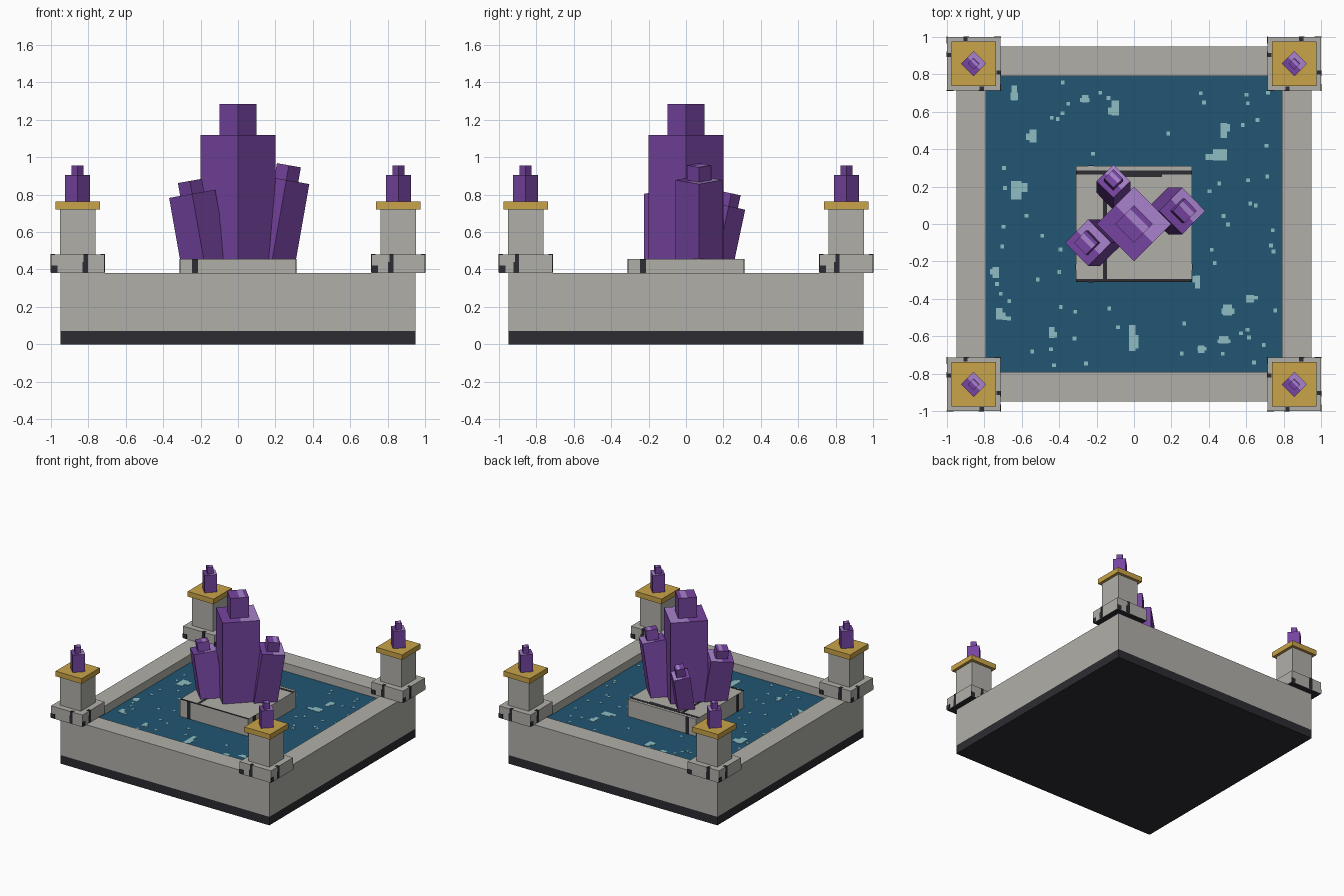
import bpy, bmesh, math, random
from mathutils import Matrix, Vector

cube = bpy.data.objects.get("Cube")
if cube:
    bpy.data.objects.remove(cube, do_unlink=True)


def material(name, *rgb):
    lin = [(c / 255 / 12.92) if c < 11 else ((c / 255 + 0.055) / 1.055) ** 2.4 for c in rgb]
    m = bpy.data.materials.new(name)
    m.use_nodes = True
    m.diffuse_color = (*lin, 1)
    m.node_tree.nodes["Principled BSDF"].inputs["Base Color"].default_value = (*lin, 1)
    return m


STONE = material("grey stone", 176, 175, 169)
DARK = material("dark stone", 44, 44, 50)
GOLD = material("gold", 201, 163, 72)
WATER = material("deep water", 33, 86, 114)
FOAM = material("pale ripple", 142, 190, 195)
PURPLE = material("purple crystal", 118, 68, 160)
LILAC = material("lilac crystal", 168, 130, 204)


def add_box(bm, lo, hi, matrix=None):
    size = Vector(hi) - Vector(lo)
    mid = (Vector(hi) + Vector(lo)) / 2
    local = Matrix.Translation(mid) @ Matrix.Diagonal((*size, 1))
    return bmesh.ops.create_cube(bm, size=1, matrix=(matrix or Matrix()) @ local)["verts"]


def finish(name, bm, *mats):
    mesh = bpy.data.meshes.new(name)
    bm.to_mesh(mesh)
    bm.free()
    for m in mats:
        mesh.materials.append(m)
    obj = bpy.data.objects.new(name, mesh)
    bpy.context.collection.objects.link(obj)
    return obj


def boxes(name, mat, *spans):
    bm = bmesh.new()
    for lo, hi in spans:
        add_box(bm, lo, hi)
    return finish(name, bm, mat)


def centred(half, z0, z1, x=0, y=0):
    return (x - half, y - half, z0), (x + half, y + half, z1)


def crystal(name, x, y, z, half_diag, height, cap_diag, cap_height, tilt=(0, 0)):
    """Diamond prism with a smaller prism on top; part of each top is lilac."""
    bm = bmesh.new()
    a, b = half_diag / math.sqrt(2), cap_diag / math.sqrt(2)
    add_box(bm, *centred(a, 0, height))
    add_box(bm, *centred(b, height, height + cap_height))
    for cut in (0, b * 0.6):
        bmesh.ops.bisect_plane(bm, geom=bm.verts[:] + bm.edges[:] + bm.faces[:],
                               plane_co=(cut, 0, 0), plane_no=(1, 0, 0))
    bm.normal_update()
    for f in bm.faces:
        c = f.calc_center_median()
        body_top = c.z < height + 0.01 and c.x > 0
        cap_top = c.z > height + cap_height - 0.01 and 0 < c.x < b * 0.6
        f.material_index = int(f.normal.z > 0.9 and (body_top or cap_top))
    obj = finish(name, bm, PURPLE, LILAC)
    lean = Matrix.Rotation(tilt[1], 4, 'Y') @ Matrix.Rotation(tilt[0], 4, 'X')
    obj.matrix_world = Matrix.Translation((x, y, z)) @ lean @ Matrix.Rotation(math.pi / 4, 4, 'Z')
    return obj


# Basin: dark footing, stone body, four rim walls, water
RIM, INNER, OUTER, POOL = 0.382, 0.79, 0.95, 0.315
boxes("footing", DARK, centred(OUTER, 0, 0.07))
boxes("basin_floor", STONE, centred(INNER, 0.07, POOL - 0.02))
boxes("basin_walls", STONE,
      ((-OUTER, -OUTER, 0.07), (OUTER, -INNER, RIM)),
      ((-OUTER, INNER, 0.07), (OUTER, OUTER, RIM)),
      ((-OUTER, -INNER, 0.07), (-INNER, INNER, RIM)),
      ((INNER, -INNER, 0.07), (OUTER, INNER, RIM)))
boxes("water", WATER, centred(INNER, POOL - 0.02, POOL))

# Ripples: irregular blobs made of overlapping plates, plus small specks
rng = random.Random(4)
ripples = []


def plate(x, y, w, h):
    ripples.append(((x - w / 2, y - h / 2, POOL - 0.002), (x + w / 2, y + h / 2, POOL + 0.002)))


blobs = [(-.1, .62, .06, .08), (-.26, .67, .05, .04), (-.54, .47, .05, .07), (-.63, .18, .08, .1),
         (-.01, -.61, .05, .14), (.5, -.46, .07, .06), (.46, .37, .11, .06), (.34, -.31, .04, .07),
         (.62, -.4, .06, .04), (-.72, -.48, .05, .06), (-.74, -.26, .05, .06), (.48, .5, .05, .08),
         (-.44, -.58, .04, .06), (.36, -.67, .05, .04), (.48, -.62, .07, .04), (-.64, .7, .04, .08)]
for x, y, w, h in blobs:
    plate(x, y, w * 0.7, h)
    plate(x + w * rng.uniform(-.3, .3), y + h * rng.uniform(-.25, .25), w, h * 0.5)
for _ in range(75):
    x, y = rng.uniform(-.76, .76), rng.uniform(-.76, .76)
    if max(abs(x), abs(y)) > 0.36:
        plate(x, y, 0.02, 0.02)
boxes("ripples", FOAM, *ripples)

# Central plinth with dark cracks
P, PT, T = 0.31, 0.455, 0.002
boxes("plinth", STONE, centred(P, POOL - 0.01, PT))
cracks = [((-P, 0.265, PT - T), (P, 0.287, PT + T)),
          ((-P, -P, PT - T), (P, -P + 0.015, PT + T)),
          ((-0.165, -P, PT - T), (-0.145, 0.27, PT + T)),
          ((-0.1, 0.25, PT - T), (0.15, 0.27, PT + T))]
for s in (-1, 1):
    w = s * P
    cracks += [((-0.245, w - T, POOL), (-0.215, w + T, PT)),
               ((w - T, -0.245, POOL), (w + T, -0.215, PT))]
boxes("plinth_cracks", DARK, *cracks)

# Crystal cluster
lean = math.radians(10)
crystal("main_crystal", 0, 0, PT, 0.2, 0.665, 0.1, 0.165)
crystal("right_crystal", 0.18, 0.07, PT - 0.02, 0.125, 0.45, 0.065, 0.08, (0, lean))
crystal("left_crystal", -0.18, -0.1, PT - 0.02, 0.125, 0.375, 0.065, 0.07, (0, -lean))
crystal("back_crystal", -0.11, 0.165, PT - 0.015, 0.09, 0.305, 0.05, 0.07, (-1.2 * lean, 0))

# Corner pillars
C, H, B0, B1 = 0.857, 0.143, 0.385, 0.48
for sx in (-1, 1):
    for sy in (-1, 1):
        x, y = sx * C, sy * C
        tag = ("front" if sy < 0 else "back") + ("_left" if sx > 0 else "_right")
        bm = bmesh.new()
        add_box(bm, *centred(H, B0 - 0.004, B1, x, y))
        bm.normal_update()
        for f in bm.faces:
            f.material_index = int(f.normal.z < -0.5)
        finish(tag + "_pillar_base", bm, STONE, DARK)
        boxes(tag + "_pillar_shaft", STONE, centred(0.095, B1, 0.72, x, y))
        boxes(tag + "_pillar_cap", GOLD, centred(0.118, 0.72, 0.762, x, y))
        crystal(tag + "_pillar_crystal", x, y, 0.762, 0.067, 0.143, 0.032, 0.05)
        # Cracks on each side of the base block
        bm = bmesh.new()
        for k in range(4):
            m = Matrix.Translation((x, y, 0)) @ Matrix.Rotation(k * math.pi / 2, 4, 'Z')
            o = -0.05 if k % 2 else 0.04 * sx * -1
            add_box(bm, (o - .015, -H - T, B0), (o + .015, -H + T, B0 + .055), m)
            add_box(bm, (o - .008, -H - T, B0 + .05), (o + .015, -H + .022, B1 + T), m)
            add_box(bm, (-H - T, -H - T, B0), (-H + .035, -H + T, B0 + .035), m)
        finish(tag + "_pillar_cracks", bm, DARK)
